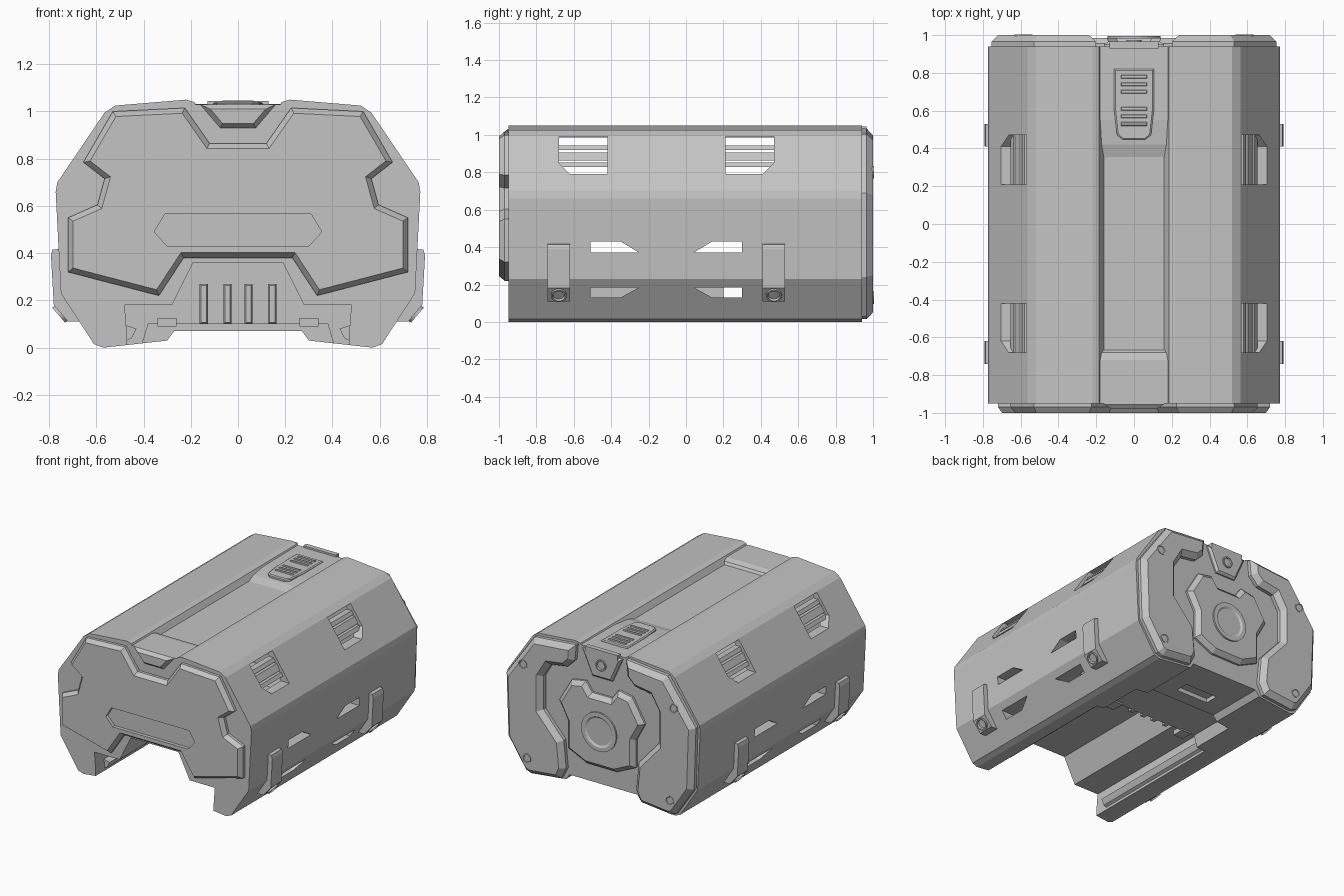
import bpy
import bmesh
from mathutils import Vector

cube = bpy.data.objects.get("Cube")
if cube:
    bpy.data.objects.remove(cube, do_unlink=True)

grey = bpy.data.materials.new("plain grey")
grey.use_nodes = True
tone = (0.55, 0.55, 0.55, 1)
grey.diffuse_color = tone
grey.node_tree.nodes["Principled BSDF"].inputs["Base Color"].default_value = tone


def place(axis, u, v, t):
    return {"X": (t, u, v), "Y": (u, t, v), "Z": (u, v, t)}[axis]


def finish(name, bm):
    mesh = bpy.data.meshes.new(name)
    bm.to_mesh(mesh)
    bm.free()
    mesh.materials.append(grey)
    obj = bpy.data.objects.new(name, mesh)
    bpy.context.collection.objects.link(obj)
    return obj


def prism(name, pts, axis, a, b, bevel=0.0, rise=0.0):
    """Extrude an outline from a to b; the b end gets a chamfer."""
    bm = bmesh.new()
    end = b - rise if b > a else b + rise
    low = [bm.verts.new(place(axis, u, v, a)) for u, v in pts]
    top = [bm.verts.new(place(axis, u, v, end)) for u, v in pts]
    n = len(pts)
    for i in range(n):
        j = (i + 1) % n
        bm.faces.new((low[i], low[j], top[j], top[i]))
    bm.faces.new(low)
    cap = bm.faces.new(top)
    bmesh.ops.recalc_face_normals(bm, faces=bm.faces[:])
    if bevel:
        bmesh.ops.inset_region(bm, faces=[cap], thickness=bevel, depth=rise,
                               use_even_offset=True)
    return finish(name, bm)


def full(half):
    """Complete a right-hand half outline across the centre line."""
    return half + [(-u, v) for u, v in reversed(half) if u > 0]


def flip(pts, s):
    return [(s * u, v) for u, v in pts]


def rect(u0, u1, v0, v1):
    return [(u0, v0), (u1, v0), (u1, v1), (u0, v1)]


def stud(name, loc, radius, height, direction):
    """Round screw head with a sunken centre."""
    bm = bmesh.new()
    bmesh.ops.create_cone(bm, cap_ends=True, segments=24, radius1=radius,
                          radius2=radius, depth=height)
    cap = max(bm.faces, key=lambda f: f.calc_center_median().z)
    bmesh.ops.inset_region(bm, faces=[cap], thickness=radius * 0.2)
    bmesh.ops.inset_region(bm, faces=[cap], thickness=radius * 0.1, depth=-height * 0.4)
    obj = finish(name, bm)
    obj.location = loc
    obj.rotation_euler = Vector(direction).to_track_quat("Z", "Y").to_euler()
    return obj


def cut(target, cutter):
    mod = target.modifiers.new("cut", "BOOLEAN")
    mod.operation, mod.object, mod.solver = "DIFFERENCE", cutter, "EXACT"
    bpy.context.view_layer.update()
    graph = bpy.context.evaluated_depsgraph_get()
    mesh = bpy.data.meshes.new_from_object(target.evaluated_get(graph))
    target.modifiers.clear()
    target.data = mesh
    bpy.data.objects.remove(cutter, do_unlink=True)


# Housing shell
outer = full([(0, 1.0), (0.16, 1.0), (0.185, 1.04), (0.22, 1.05), (0.52, 1.025),
              (0.565, 0.995), (0.765, 0.7), (0.772, 0.66), (0.75, 0.23),
              (0.61, 0.015), (0.57, 0), (0.30, 0.03), (0.27, 0.07)])
body = prism("housing", outer, "Y", -0.95, 0.94)
channel = full([(0.19, 0.36), (0.28, 0.18), (0.48, 0.18), (0.47, 0.05), (0.47, -0.1)])
cut(body, prism("channel_cutter", channel, "Y", -1.1, 0.17))
cavity = full([(0.52, 0.985), (0.70, 0.68), (0.69, 0.37)])
cut(body, prism("cavity_cutter", cavity, "Y", -0.9, 0.9))
lower_cavity = full([(0.68, 0.5), (0.68, 0.25), (0.60, 0.12)])
cut(body, prism("rear_cavity_cutter", lower_cavity, "Y", 0.2, 0.89))
cut(body, prism("floor_cutter", full([(0.38, 0.1), (0.44, -0.1)]), "Y", 0.1, 0.5))
cut(body, prism("floor_slot_cutter", rect(-0.13, 0.13, 0.6, 0.7), "Z", 0, 0.1))

# Vent and slot openings, repeated front and rear on both sides
MID = -0.105
vent = [(-0.68, 0.99), (-0.42, 0.99), (-0.42, 0.79), (-0.62, 0.79), (-0.68, 0.85)]
slot = [(-0.51, 0.43), (-0.35, 0.43), (-0.25, 0.37), (-0.51, 0.37)]
low_slot = [(-0.51, 0.185), (-0.25, 0.185), (-0.35, 0.13), (-0.51, 0.13)]
for side in (1, -1):
    for end in (1, -1):
        for shape, depth in ((vent, 0.48), (slot, 0.6), (low_slot, 0.56)):
            pts = [(MID + end * (y - MID), z) for y, z in shape]
            cut(body, prism("opening_cutter", pts, "X", side * depth, side * 0.9))

# Vent slats and side clips
clip = [(0.73, 0.42), (0.785, 0.415), (0.792, 0.39), (0.78, 0.18), (0.72, 0.11), (0.65, 0.11)]
for side, tag in ((1, "left"), (-1, "right")):
    for end, where in ((1, "front"), (-1, "rear")):
        mid = MID - end * 0.445
        for z, h in ((0.93, 0.012), (0.885, 0.022), (0.84, 0.012)):
            x = 0.55 + (1.0 - z) * 0.66
            bar = [(x - 0.06, z - h), (x + h * 0.6 - 0.01, z - h),
                   (x - h * 0.6 - 0.01, z + h), (x - 0.06, z + h)]
            prism(f"{where}_{tag}_vent_slat", flip(bar, side), "Y", mid - 0.135, mid + 0.135)
        y = MID - end * 0.575
        prism(f"{where}_{tag}_clip", flip(clip, side), "Y", y - 0.06, y + 0.06)
        stud(f"{where}_{tag}_clip_screw", (side * 0.748, y, 0.147), 0.042, 0.03,
             (side * 0.76, 0, -0.65))

# Top groove end pads and the release button
front_pad = [(-0.95, 0.99), (-0.95, 1.03), (-0.72, 1.03), (-0.68, 1.018), (-0.66, 0.99)]
rear_pad = [(0.94, 0.99), (0.94, 1.032), (0.55, 1.03), (0.42, 1.018), (0.32, 0.99)]
prism("front_top_pad", front_pad, "X", -0.185, 0.185)
prism("rear_top_pad", rear_pad, "X", -0.185, 0.185)
button = full([(0.105, 0.82), (0.105, 0.6), (0.09, 0.47), (0.06, 0.445)])
prism("release_button", button, "Z", 1.01, 1.04, 0.008, 0.006)
for y in (0.53, 0.57, 0.61, 0.70, 0.74, 0.78):
    prism("button_ridge", rect(-0.07, 0.07, y - 0.01, y + 0.01), "Z", 1.03, 1.046, 0.004, 0.004)
prism("rear_top_catch", rect(-0.13, 0.13, 0.93, 0.965), "Z", 1.0, 1.045)

# Front panel with its recessed window
panel_half = [(0, 0.865), (0.12, 0.865), (0.225, 1.015), (0.53, 1.0), (0.655, 0.785),
              (0.565, 0.715), (0.595, 0.605), (0.72, 0.55), (0.72, 0.32),
              (0.335, 0.22), (0.23, 0.38), (0, 0.38)]
panel = prism("front_panel", full(panel_half), "Y", -0.94, -1.0, 0.022, 0.03)
window = full([(0.31, 0.565), (0.355, 0.49), (0.30, 0.43)])
cut(panel, prism("window_cutter", window, "Y", -1.1, -0.975))
prism("front_top_tab", full([(0.16, 1.03), (0.075, 0.93)]), "Y", -0.94, -0.98, 0.02, 0.025)

# Channel details: ribs on the inner wall and guide rails
for x in (-0.145, -0.045, 0.045, 0.145):
    prism("channel_rib", rect(x - 0.017, x + 0.017, 0.1, 0.27), "Y", 0.18, 0.13, 0.006, 0.01)
for side, tag in ((1, "left"), (-1, "right")):
    rail = flip([(0.49, 0.1), (0.43, 0.08), (0.45, 0.04), (0.49, 0.02)], side)
    prism(f"{tag}_guide_rail", rail, "Y", -0.85, 0.17)
    prism(f"{tag}_stop_block", flip(rect(0.26, 0.34, 0.09, 0.125), side), "Y", 0.1, 0.19)

# Rear bracket plates
bracket = [(0.2, 1.035), (0.53, 1.005), (0.755, 0.69), (0.74, 0.24), (0.6, 0.03),
           (0.56, 0.015), (0.32, 0.04), (0.28, 0.12), (0.30, 0.32), (0.46, 0.5),
           (0.46, 0.74), (0.40, 0.84), (0.27, 0.86), (0.21, 0.92)]
for side, tag in ((1, "left"), (-1, "right")):
    plate = prism(f"rear_{tag}_bracket", flip(bracket, side), "Y", 0.93, 1.0, 0.035, 0.035)
    for x, z in ((0.6, 0.8), (0.57, 0.13)):
        stud(f"rear_{tag}_screw", (side * x, 0.998, z), 0.033, 0.012, (0, 1, 0))

# Rear hub plate, its round cap and the top screw plate
hub = full([(0, 0.72), (0.08, 0.72), (0.13, 0.79), (0.24, 0.77), (0.34, 0.6),
            (0.27, 0.47), (0.27, 0.27), (0.12, 0.2)])
prism("rear_hub_plate", hub, "Y", 0.93, 0.985, 0.03, 0.03)
stud("rear_hub_cap", (0, 0.985, 0.47), 0.14, 0.022, (0, 1, 0))
prism("rear_top_plate", full([(0.16, 1.02), (0.08, 0.84)]), "Y", 0.93, 0.965, 0.015, 0.015)
stud("rear_top_screw", (0, 0.965, 0.94), 0.04, 0.02, (0, 1, 0))
